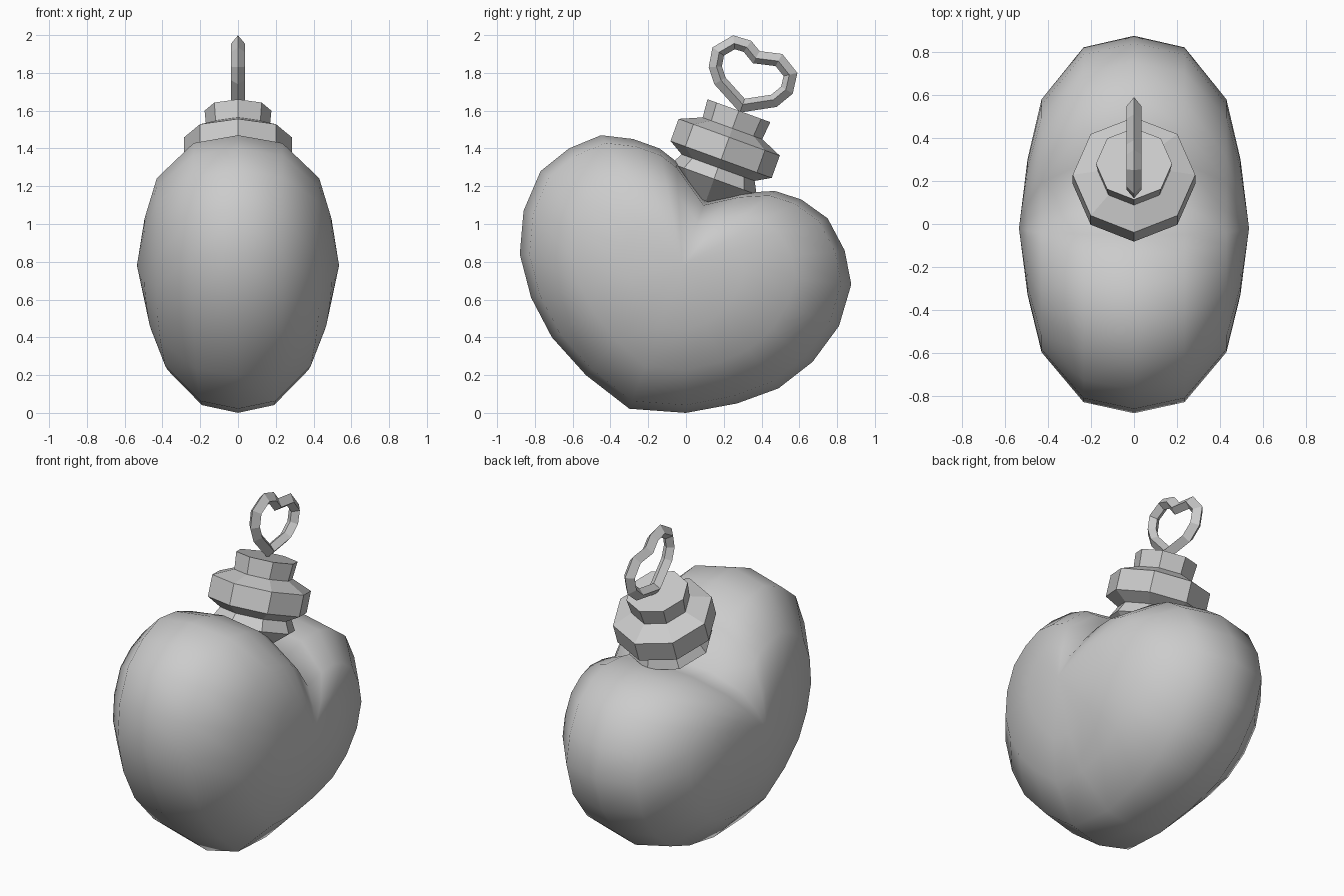
import bpy, bmesh, math
from mathutils import Vector, Matrix

if "Cube" in bpy.data.objects:
    bpy.data.objects.remove(bpy.data.objects["Cube"])

grey = bpy.data.materials.new("plain grey")
grey.use_nodes = True
grey.diffuse_color = (0.6, 0.6, 0.6, 1)
grey.node_tree.nodes["Principled BSDF"].inputs["Base Color"].default_value = (0.6, 0.6, 0.6, 1)


def make_object(name, bm):
    bmesh.ops.recalc_face_normals(bm, faces=bm.faces[:])
    mesh = bpy.data.meshes.new(name)
    bm.to_mesh(mesh)
    bm.free()
    mesh.materials.append(grey)
    obj = bpy.data.objects.new(name, mesh)
    bpy.context.collection.objects.link(obj)
    return obj


def bridge(bm, a, b):
    for i in range(len(a)):
        j = (i + 1) % len(a)
        bm.faces.new((a[i], a[j], b[j], b[i]))


# Heart-shaped bottle: outline (y, z) shrunk in rings toward a pole on each side
outline = [(-.30, .022), (0, 0), (.27, .05), (.49, .13), (.67, .27), (.81, .46),
           (.875, .68), (.84, .86), (.75, 1.03), (.61, 1.13), (.47, 1.175), (.30, 1.165),
           (.10, 1.12), (-.05, 1.33), (-.14, 1.40), (-.28, 1.45), (-.45, 1.47),
           (-.62, 1.40), (-.77, 1.28), (-.86, 1.07), (-.88, .84), (-.82, .61),
           (-.71, .40), (-.53, .20)]
centre = Vector((-.02, .78))
bm = bmesh.new()


def heart_ring(x, scale):
    ring = []
    for p in outline:
        d = Vector(p) - centre
        low = max(0, -d.normalized().y) ** 4      # narrower underneath
        s = scale + .12 * low * (1 - scale)
        q = centre + d * s
        ring.append(bm.verts.new((x * (1 - .2 * low * scale), q.x, q.y)))
    return ring


middle = heart_ring(0, 1)
for side in (1, -1):
    last = middle
    for x, scale in ((.235, .94), (.43, .67), (.495, .36)):
        ring = heart_ring(side * x, scale)
        bridge(bm, last, ring)
        last = ring
    pole = bm.verts.new((side * .535, centre.x, centre.y))
    for i in range(len(last)):
        bm.faces.new((last[i], last[(i + 1) % len(last)], pole))
body = make_object("heart_bottle", bm)
body.select_set(True)
bpy.context.view_layer.objects.active = body
bpy.ops.object.shade_smooth_by_angle(angle=math.radians(75))


# Tilted eight-sided neck and stopper, turned from (radius, height) profiles
tilt = Matrix.Translation((0, .28, 1.60)) @ Matrix.Rotation(math.radians(-20), 4, "X")


def turned(name, profile, sides=8):
    bm = bmesh.new()
    rings = []
    for r, h in profile:
        angles = [2 * math.pi * i / sides for i in range(sides)]
        rings.append([bm.verts.new(tilt @ Vector((r * math.cos(a), r * math.sin(a), h)))
                      for a in angles])
    for a, b in zip(rings, rings[1:]):
        bridge(bm, a, b)
    bm.faces.new(rings[0])
    bm.faces.new(rings[-1])
    return make_object(name, bm)


turned("bottle_neck", [(.09, -.51), (.24, -.385), (.205, -.32), (.2, -.29)])
turned("collar", [(.19, -.33), (.285, -.275), (.285, -.15), (.17, -.1)])
turned("stopper", [(.165, -.13), (.177, 0)])

# Heart-shaped loop with a diamond section
loop = [Vector(p) for p in ((.25, 1.999), (.345, 1.97), (.39, 1.915), (.51, 1.90),
                            (.59, 1.80), (.565, 1.69), (.48, 1.62), (.285, 1.59),
                            (.15, 1.74), (.12, 1.83), (.14, 1.935))]
bm = bmesh.new()


def loop_ring(x, inset):
    ring = []
    for i, p in enumerate(loop):
        before = (p - loop[i - 1]).normalized()
        after = (loop[(i + 1) % len(loop)] - p).normalized()
        along = (before + after).normalized()
        inward = Vector((along.y, -along.x))
        q = p + inward * inset / max(.5, along.dot(after))
        ring.append(bm.verts.new((x, q.x, q.y)))
    return ring


section = [loop_ring(x, inset) for x, inset in ((0, 0), (.036, .04), (0, .068), (-.036, .04))]
for i in range(4):
    bridge(bm, section[i - 1], section[i])
make_object("heart_loop", bm)
